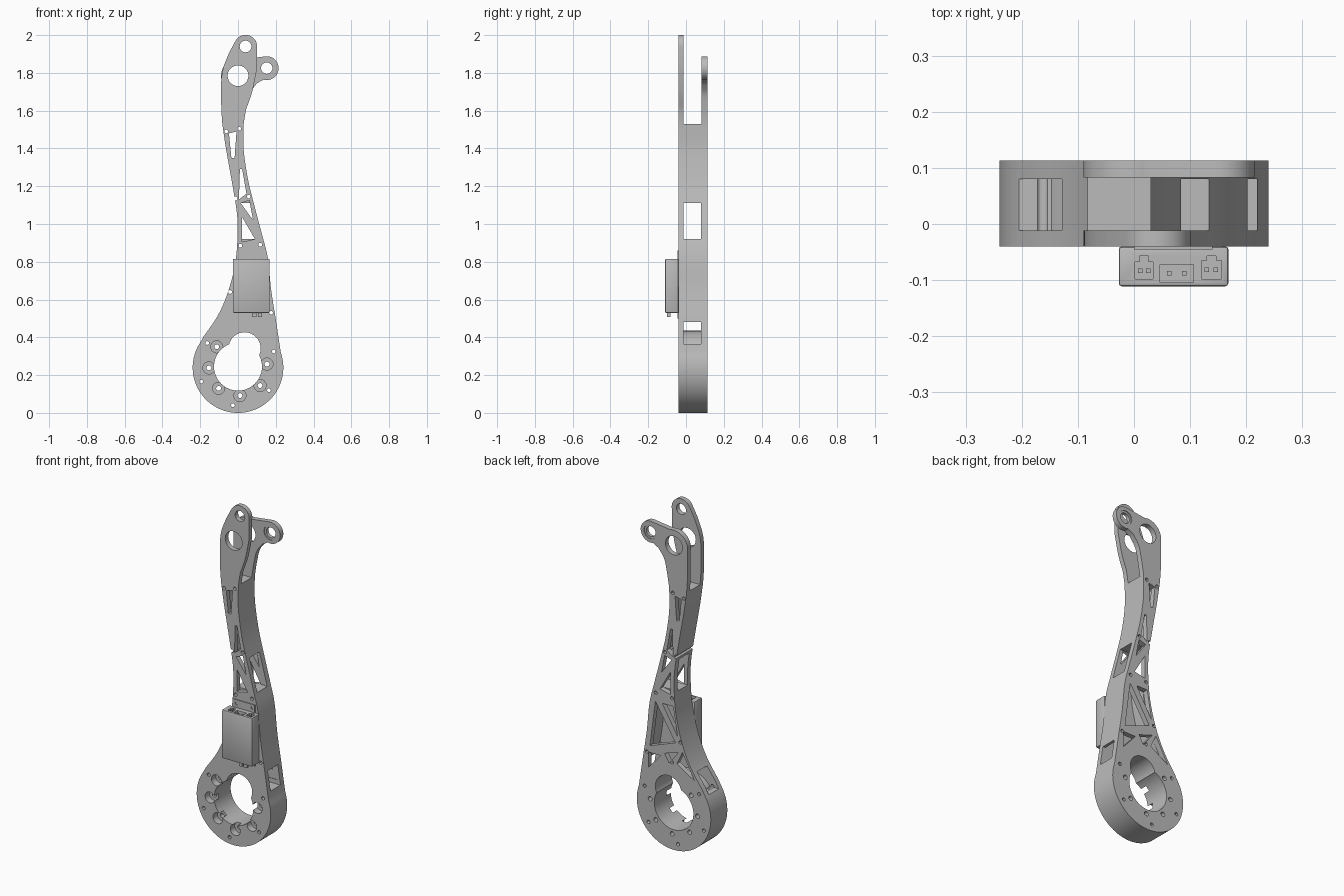
import bpy, bmesh, math
from mathutils import Vector

if "Cube" in bpy.data.objects:
    bpy.data.objects.remove(bpy.data.objects["Cube"], do_unlink=True)

grey = bpy.data.materials.new("machined_grey")
grey.use_nodes = True
grey.diffuse_color = (0.5, 0.5, 0.5, 1)
grey.node_tree.nodes["Principled BSDF"].inputs["Base Color"].default_value = (0.5, 0.5, 0.5, 1)

FRONT, INNER_F, INNER_B, BACK = -0.04, -0.012, 0.083, 0.113
BORE = (0, 0.245)


def arc(c, r, a0, a1, n=24):
    """Points on an arc in the xz plane, angles in degrees."""
    angs = [math.radians(a0 + (a1 - a0) * i / n) for i in range(n + 1)]
    return [(c[0] + r * math.cos(a), c[1] + r * math.sin(a)) for a in angs]


def smooth(pts, n=5):
    """Catmull-Rom curve through the points."""
    p = [Vector(q) for q in pts]
    p = [2 * p[0] - p[1]] + p + [2 * p[-1] - p[-2]]
    out = []
    for a, b, c, d in zip(p, p[1:], p[2:], p[3:]):
        for i in range(n):
            t = i / n
            v = b + 0.5 * t * (c - a + t * (2 * a - 5 * b + 4 * c - d + t * (3 * (b - c) + d - a)))
            out.append((v.x, v.y))
    return out + [tuple(pts[-1])]


def prism(name, pts, y0, y1):
    """Extrude an xz outline from y0 to y1."""
    bm = bmesh.new()
    face = bm.faces.new([bm.verts.new((x, y0, z)) for x, z in pts])
    ext = bmesh.ops.extrude_face_region(bm, geom=[face])
    vs = [v for v in ext["geom"] if isinstance(v, bmesh.types.BMVert)]
    bmesh.ops.translate(bm, verts=vs, vec=(0, y1 - y0, 0))
    bmesh.ops.recalc_face_normals(bm, faces=bm.faces)
    me = bpy.data.meshes.new(name)
    bm.to_mesh(me)
    bm.free()
    me.materials.append(grey)
    ob = bpy.data.objects.new(name, me)
    bpy.context.collection.objects.link(ob)
    return ob


def disc(name, c, r, y0, y1, n=32):
    return prism(name, arc(c, r, 0, 360, n)[:-1], y0, y1)


def box(name, x0, x1, y0, y1, z0, z1):
    return prism(name, [(x0, z0), (x1, z0), (x1, z1), (x0, z1)], y0, y1)


def cut(ob, cutters):
    """Subtract each cutter in turn, keeping the result as plain mesh."""
    for c in cutters:
        mod = ob.modifiers.new("cut", "BOOLEAN")
        mod.operation, mod.solver, mod.object = "DIFFERENCE", "EXACT", c
        dg = bpy.context.evaluated_depsgraph_get()
        me = bpy.data.meshes.new_from_object(ob.evaluated_get(dg))
        ob.modifiers.clear()
        ob.data = me


# Side edges of the arm, listed upwards
right = smooth([(.225, .33), (.2, .495), (.175, .655), (.158, .82), (.127, .945),
                (.09, 1.085), (.053, 1.235), (.03, 1.395), (.03, 1.53)])
left = smooth([(-.2, .38), (-.11, .51), (-.053, .64), (-.016, .785), (-.003, .92),
               (-.005, 1.05), (-.03, 1.21), (-.063, 1.395), (-.083, 1.53)])
foot = arc((0, .24), .24, 145, 382, 64)


def outline(head):
    return foot[:-1] + right + head + left[:0:-1]


front_head = (smooth([(.042, 1.605), (.075, 1.7), (.1, 1.82)]) + arc((.04, 1.94), .061, -3, 150)
              + smooth([(-.048, 1.905), (-.08, 1.82), (-.09, 1.73), (-.088, 1.6)]))
back_head = (smooth([(.042, 1.605), (.062, 1.69), (.1, 1.745)]) + arc((.152, 1.825), .063, -105, 100)
             + arc((0, 1.785), .09, 75, 190) + [(-.088, 1.6)])
front_plate = prism("front_plate", outline(front_head), FRONT, INNER_F)
back_plate = prism("back_plate", outline(back_head), INNER_B, BACK)
side_walls = prism("side_walls", outline([]), INNER_F, INNER_B)
bore_ring = disc("bore_ring", BORE, .19, INNER_F, INNER_B, 48)

# Hollow chambers between the side walls
T = .016


def at(edge, z):
    for (xa, za), (xb, zb) in zip(edge, edge[1:]):
        if za <= z <= zb:
            return xa + (xb - xa) * (z - za) / (zb - za)
    return edge[0][0]


chambers = []
for z0, z1 in [(.39, .89), (.92, 1.11), (1.13, 1.51)]:
    zs = [z0 + (z1 - z0) * i / 12 for i in range(13)]
    pts = [(at(right, z) - T, z) for z in zs] + [(at(left, z) + T, z) for z in reversed(zs)]
    chambers.append(prism("chamber", pts, -.1, .2))

# Openings shared by every layer
bore = [disc("bore", BORE, .127, -.2, .2, 48), disc("bore_lobe", (.035, .342), .085, -.2, .2)]
bolt_angles = [math.radians(5 - 45.6 * i) for i in range(6)]
bolts = [(.154 * math.cos(a), BORE[1] + .154 * math.sin(a)) for a in bolt_angles]
bolt_holes = [disc("bolt_hole", c, .013, -.2, .2, 16) for c in bolts]
scallops = [disc("scallop", c, .032, -.1, .0, 24) for c in bolts]
screws = [(-.063, 1.49), (.007, 1.505), (-.012, 1.135), (.057, 1.145), (.012, .885), (.118, .89),
          (-.042, .64), (.175, .53), (.012, .51), (-.163, .37), (.19, .325), (-.195, .165),
          (.164, .12), (-.027, .04)]
screw_holes = [disc("screw_hole", c, .01, -.2, .2, 12) for c in screws]
truss = [prism("truss_window", p, -.2, .2) for p in (
    [(-.048, 1.48), (-.035, 1.35), (-.018, 1.35), (-.008, 1.49)],
    [(.01, 1.29), (.005, 1.13), (.045, 1.16), (.022, 1.29)],
    [(.015, 1.11), (.08, 1.02), (.06, 1.125)],
    [(.02, 1.04), (.02, .905), (.09, .92)])]
back_truss = [prism("back_window", p, 0, .2) for p in (
    [(.12, .84), (-.01, .63), (.155, .57)],
    [(.075, .84), (.005, .84), (-.025, .67)],
    [(.165, .53), (.085, .53), (.165, .44)],
    [(.06, .55), (-.03, .58), (.03, .5)],
    [(-.055, .585), (-.135, .44), (-.02, .51)])]
hub = disc("hub_hole", (0, 1.785), .055, -.2, .2)
tip = disc("tip_hole", (.04, 1.94), .031, -.2, .2)
ear = disc("ear_hole", (.152, 1.825), .042, -.2, .2)
side_windows = [box("side_window", -.4, .4, -.012, .08, z0, z1) for z0, z1 in [(.92, 1.11), (.365, .48)]]

cut(front_plate, bore + scallops + bolt_holes + screw_holes + truss + [hub, tip])
cut(back_plate, bore + bolt_holes + screw_holes + truss + back_truss + [hub, ear])
cut(side_walls, chambers + [disc("ring_seat", BORE, .189, -.2, .2, 48)] + side_windows + screw_holes)
cut(bore_ring, bore + scallops + bolt_holes)

# Bearing in the ear
ear_bearing = disc("ear_bearing", (.152, 1.825), .043, .088, .108)
cut(ear_bearing, [disc("bearing_hole", (.152, 1.825), .03, -.2, .2)])

# Electronics housing on the front, with sockets in its top
mount = box("housing_mount", 0, .14, -.045, FRONT, .5, .86)
cut(mount, [disc("mount_hole", (x, .84), .01, -.2, .2, 12) for x in (.022, .125)])
housing = box("housing", -.027, .168, -.111, FRONT, .53, .815)
bev = housing.modifiers.new("soft_edges", "BEVEL")
bev.width, bev.segments = .005, 2
sockets = [(.002, .034, -.098, -.068), (.046, .106, -.104, -.072), (.12, .156, -.098, -.065)]
cut(housing, [box("socket_cut", *s, .775, .9) for s in sockets]
    + [box("key_cut", x - .008, x + .008, -.069, -.057, .775, .9) for x in (.018, .138)])
for x0, x1, y0, y1 in sockets:
    for f in (.28, .72):
        x, y = x0 + f * (x1 - x0), (y0 + y1) / 2
        box("socket_pin", x - .004, x + .004, y - .004, y + .004, .77, .808)

# Plugs under the housing
for x in (.075, .105):
    box("lower_plug", x, x + .022, -.1, -.082, .508, .535)

# Remove cutters, then smooth the curved surfaces
used = ("chamber", "bore", "bolt_hole", "screw_hole", "scallop", "truss_window", "back_window",
        "hub_hole", "tip_hole", "ear_hole", "side_window", "ring_seat", "bearing_hole",
        "mount_hole", "socket_cut", "key_cut", "bore_lobe")
bpy.ops.object.select_all(action="DESELECT")
for ob in list(bpy.context.collection.objects):
    if ob.type != "MESH":
        continue
    if ob.name.split(".")[0] in used:
        bpy.data.objects.remove(ob, do_unlink=True)
    else:
        ob.select_set(True)
        bpy.context.view_layer.objects.active = ob
bpy.ops.object.shade_smooth_by_angle(angle=math.radians(30))
